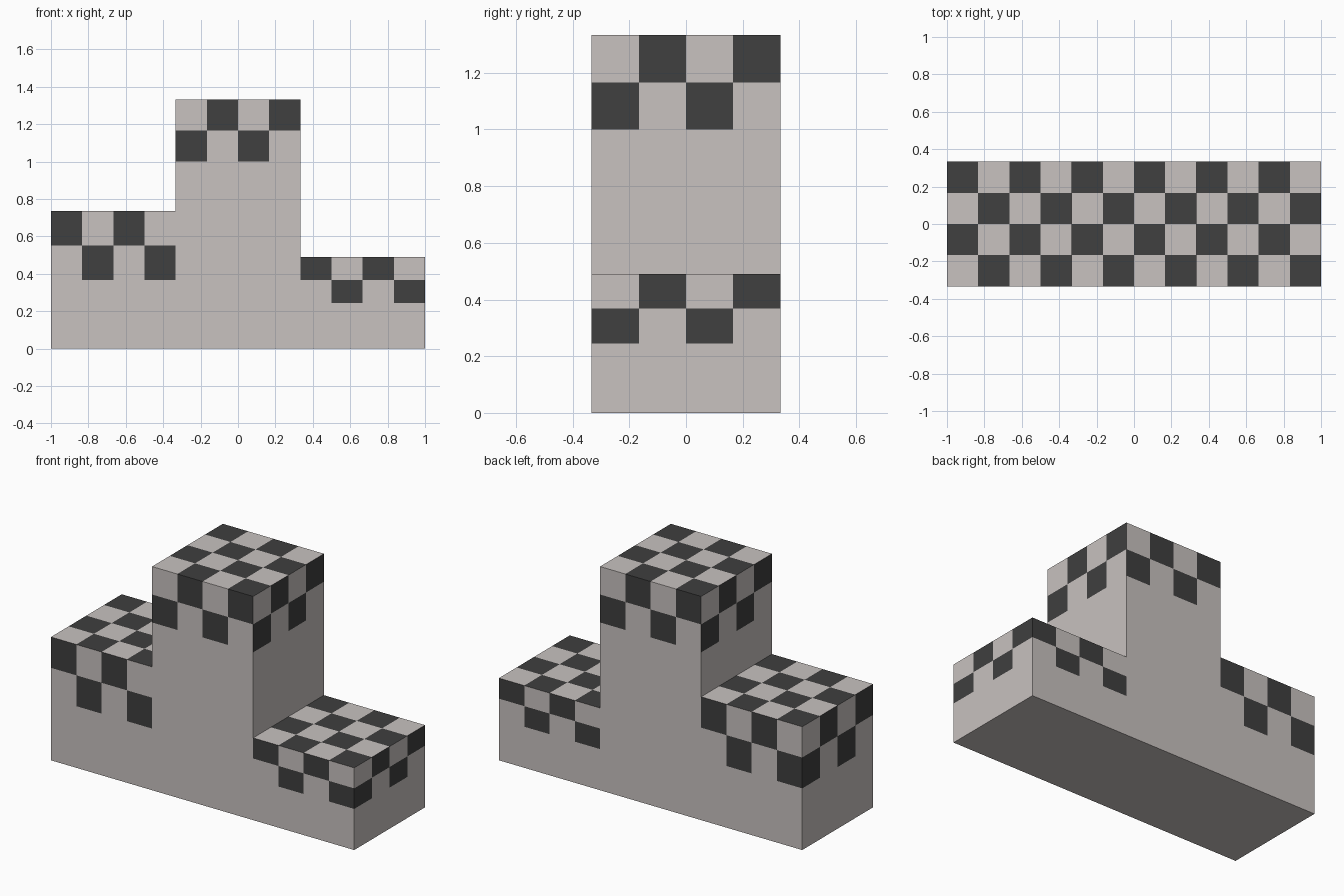
import bpy, bmesh
from mathutils import Vector

if "Cube" in bpy.data.objects:
    bpy.data.objects.remove(bpy.data.objects["Cube"])

CELL = 1 / 6                                  # checker square size
HEIGHT = [0.735, 1.3333, 0.49]                # left, centre, right steps
ROW = [HEIGHT[0] / 4, CELL, HEIGHT[2] / 4]    # checker row height on the sides


def material(name, color):
    m = bpy.data.materials.new(name)
    m.diffuse_color = (*color, 1)
    m.use_nodes = True
    m.node_tree.nodes["Principled BSDF"].inputs["Base Color"].default_value = m.diffuse_color
    return m


# Shared grid lines, so that the steps join into one clean shell
xs = [-1 + CELL * i for i in range(13)]
ys = [-1 / 3 + CELL * j for j in range(5)]
zs = sorted({0.0} | {round(h - r * k, 4) for h, r in zip(HEIGHT, ROW) for k in range(3)})
grid = (xs, ys, zs)


def solid(c):
    i, j, k = c
    return 0 <= i < 12 and 0 <= j < 4 and 0 <= k < len(zs) - 1 and zs[k + 1] < HEIGHT[i // 4] + 1e-3


def is_dark(c, axis, side):
    """Checker colour of one exposed cell face."""
    i, j, k = c
    if axis == 2:
        return side == 1 and (i + j) % 2 == 1
    step = i // 4
    row = int((HEIGHT[step] - (zs[k] + zs[k + 1]) / 2) / ROW[step])
    if row > 1:
        return False
    along = j if axis == 0 else i + step % 2
    back = side == 1
    return (along + row) % 2 == int(back)


# Podium shell: one quad for every exposed cell face
bm = bmesh.new()
verts = {}


def vert(idx):
    if idx not in verts:
        verts[idx] = bm.verts.new([grid[a][idx[a]] for a in range(3)])
    return verts[idx]


cells = [(i, j, k) for i in range(12) for j in range(4) for k in range(len(zs) - 1)]
for c in filter(solid, cells):
    for axis in range(3):
        for side in (0, 1):
            neighbour = list(c)
            neighbour[axis] += 1 if side else -1
            if solid(neighbour):
                continue
            u, v = (axis + 1) % 3, (axis + 2) % 3
            loop = []
            for du, dv in ((0, 0), (1, 0), (1, 1), (0, 1)):
                p = list(c)
                p[axis] += side
                p[u] += du
                p[v] += dv
                loop.append(vert(tuple(p)))
            face = bm.faces.new(loop if side else loop[::-1])
            face.material_index = int(is_dark(c, axis, side))

mesh = bpy.data.meshes.new("podium")
bm.to_mesh(mesh)
bm.free()
mesh.materials.append(material("light_stone", (0.58, 0.54, 0.525)))
mesh.materials.append(material("dark_check", (0.05, 0.05, 0.05)))
podium = bpy.data.objects.new("podium", mesh)
bpy.context.collection.objects.link(podium)
